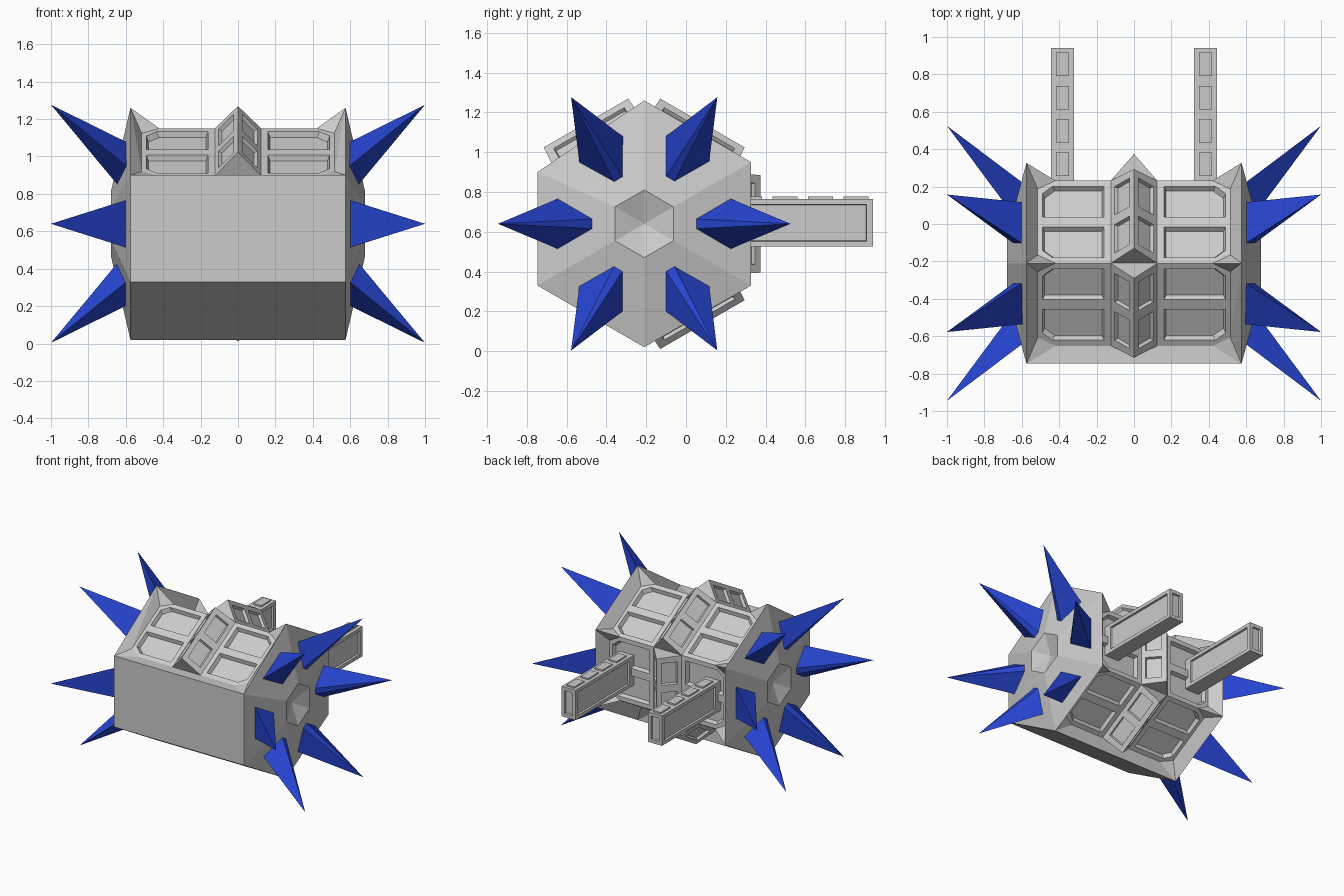
import bpy, bmesh
from math import sin, cos, radians
from mathutils import Vector as V

if "Cube" in bpy.data.objects:
    bpy.data.objects.remove(bpy.data.objects["Cube"])

C = V((0, -0.21, 0.64))          # axis of the hexagonal hull
X = V((1, 0, 0))
HULL_X, CAP_X = 0.575, 0.68


def finish(name, bm, mat=None):
    bmesh.ops.remove_doubles(bm, verts=bm.verts, dist=0.0005)
    bmesh.ops.recalc_face_normals(bm, faces=bm.faces)
    me = bpy.data.meshes.new(name)
    bm.to_mesh(me)
    bm.free()
    ob = bpy.data.objects.new(name, me)
    bpy.context.collection.objects.link(ob)
    if mat:
        me.materials.append(mat)
    return ob


def face(bm, pts):
    bm.faces.new([bm.verts.new(p) for p in pts])


def solid(bm, low, top):
    # closed solid between two matching outlines
    a = [bm.verts.new(p) for p in low]
    b = [bm.verts.new(p) for p in top]
    bm.faces.new(a)
    bm.faces.new(b)
    for i in range(len(a)):
        j = (i + 1) % len(a)
        bm.faces.new((a[i], a[j], b[j], b[i]))


def pocket(bm, o, u, v, n, pts, depth, taper):
    # tapered cutter standing on plane (o, u, v)
    cu = (min(p[0] for p in pts) + max(p[0] for p in pts)) / 2
    cv = (min(p[1] for p in pts) + max(p[1] for p in pts)) / 2
    def ring(h, k):
        out = []
        for a, b in pts:
            da = a - cu - (k if a > cu else -k)
            db = b - cv - (k if b > cv else -k)
            out.append(o + u * (cu + da) + v * (cv + db) + n * h)
        return out
    solid(bm, ring(-depth, taper), ring(0.02, -taper * 0.02 / depth))


def rect(a0, a1, b0, b1):
    return [(a0, b0), (a1, b0), (a1, b1), (a0, b1)]


def carve(ob, cut_bm):
    cutter = finish("cutter", cut_bm)
    cutter.hide_render = True
    m = ob.modifiers.new("panels", 'BOOLEAN')
    m.operation, m.solver, m.object = 'DIFFERENCE', 'EXACT', cutter
    bpy.context.view_layer.objects.active = ob
    bpy.ops.object.modifier_apply(modifier=m.name)
    bpy.data.objects.remove(cutter)


def hexagon(r):
    return [V((0, r * sin(radians(60 * i)), r * cos(radians(60 * i)))) for i in range(6)]


# Hull: corners run top, back upper, back lower, bottom, front lower, front upper
outer, inner, hub = hexagon(0.62), hexagon(0.51), hexagon(0.17)
outer[5].z = 0.26
recessed = [(5, 0), (0, 1), (1, 2), (2, 3)]
bm = bmesh.new()
cut = bmesh.new()
frames = []
for a, b in recessed:
    A, B, ia, ib = outer[a], outer[b], inner[a], inner[b]
    half = {}
    for s in (1, -1):
        pts = [C + ia + X * s * 0.42, C + ia.lerp(ib, 0.1) + X * s * 0.515,
               C + ia.lerp(ib, 0.9) + X * s * 0.515, C + ib + X * s * 0.42]
        ra, rb = C + A + X * s * HULL_X, C + B + X * s * HULL_X
        face(bm, [pts[0], pts[1], ra])
        face(bm, [pts[1], pts[2], rb])
        face(bm, [pts[1], rb, ra])
        face(bm, [pts[2], pts[3], rb])
        half[s] = pts
    face(bm, half[1] + half[-1][::-1])
    mid = (ia + ib) / 2
    t, n = (ib - ia).normalized(), mid.normalized()
    frames.append((t, n))
    for s in (1, -1):
        for q in (1, -1):
            pts = [(0.16, 0.03), (0.49, 0.03), (0.49, 0.175), (0.435, 0.22), (0.16, 0.22)]
            pocket(cut, C + mid, X * s, t * q, n, pts, 0.03, 0.012)
for a, b in ((3, 4), (4, 5)):
    face(bm, [C + outer[a] + X * HULL_X, C + outer[b] + X * HULL_X,
              C + outer[b] - X * HULL_X, C + outer[a] - X * HULL_X])
for k in (3, 5):                 # ledges beside the flat plates
    face(bm, [C + inner[k] + X * 0.42, C + outer[k] + X * HULL_X,
              C + outer[k] - X * HULL_X, C + inner[k] - X * 0.42])
for s in (1, -1):                # end caps with a dished hub
    for i in range(6):
        j = (i + 1) % 6
        hi, hj = C + hub[i] + X * s * CAP_X, C + hub[j] + X * s * CAP_X
        oi, oj = C + outer[i] + X * s * HULL_X, C + outer[j] + X * s * HULL_X
        face(bm, [oi, oj, hj])
        face(bm, [oi, hj, hi])
        face(bm, [hi, hj, C + X * s * 0.62])
hull = finish("hull", bm)
carve(hull, cut)

# Pointed centre ribs, one on each panelled side
for name, (t, n) in zip(("front_top", "back_top", "back", "back_bottom"), frames):
    bm, cut = bmesh.new(), bmesh.new()
    ends = [[C + X * x + n * d + t * q * l for x, d, l in
             ((-0.13, 0.435, 0.255), (0, 0.585, 0.245), (0.13, 0.435, 0.255))] for q in (-1, 1)]
    solid(bm, *ends)
    for s in (1, -1):
        u = (V((-0.13 * s, 0, 0)) + n * 0.15).normalized()
        w = (V((0.15 * s, 0, 0)) + n * 0.13).normalized()
        for q in (1, -1):
            pocket(cut, C + X * s * 0.13 + n * 0.435, u, t * q, w,
                   rect(0.04, 0.16, 0.03, 0.205), 0.02, 0.005)
    carve(finish("rib_" + name, bm), cut)

# Rear arms with sunken side and end panels and raised top pads
def box(bm, x0, x1, y0, y1, z0, z1):
    solid(bm, [V((x, y, z0)) for x, y in rect(x0, x1, y0, y1)],
          [V((x, y, z1)) for x, y in rect(x0, x1, y0, y1)])


Y, Z = V((0, 1, 0)), V((0, 0, 1))
for side, s in (("right", 1), ("left", -1)):
    cx = 0.383 * s
    bm, cut = bmesh.new(), bmesh.new()
    box(bm, cx - 0.062, cx + 0.062, 0.19, 0.94, 0.525, 0.765)
    for q in (1, -1):
        pocket(cut, V((cx + q * 0.062, 0, 0)), Y, Z, X * q,
               rect(0.26, 0.908, 0.552, 0.738), 0.015, 0.003)
    pocket(cut, V((cx, 0.94, 0)), X, Z, Y, rect(-0.036, 0.036, 0.552, 0.738), 0.015, 0.003)
    carve(finish("arm_" + side, bm), cut)
    bm = bmesh.new()
    for i in range(4):
        y = 0.32 + i * 0.178
        box(bm, cx - 0.035, cx + 0.035, y - 0.063, y + 0.063, 0.755, 0.776)
    finish("arm_pads_" + side, bm)

# Blue spikes, six flaring from each end cap
blue = bpy.data.materials.new("blue")
blue.diffuse_color = (0.02, 0.06, 0.65, 1)
blue.use_nodes = True
blue.node_tree.nodes["Principled BSDF"].inputs["Base Color"].default_value = blue.diffuse_color
for side, s in (("right", 1), ("left", -1)):
    bm = bmesh.new()
    for i in range(6):
        a = radians(60 * i)
        r, t = V((0, cos(a), sin(a))), V((0, -sin(a), cos(a)))
        base = [C + X * s * x + r * d + t * w for x, d, w in
                ((0.64, 0.25, -0.025), (0.64, 0.25, 0.025), (0.595, 0.43, 0.128), (0.595, 0.43, -0.128))]
        tip = C + X * s + r * 0.735
        face(bm, base)
        for k in range(4):
            face(bm, [base[k], base[(k + 1) % 4], tip])
    finish("spikes_" + side, bm, blue)
